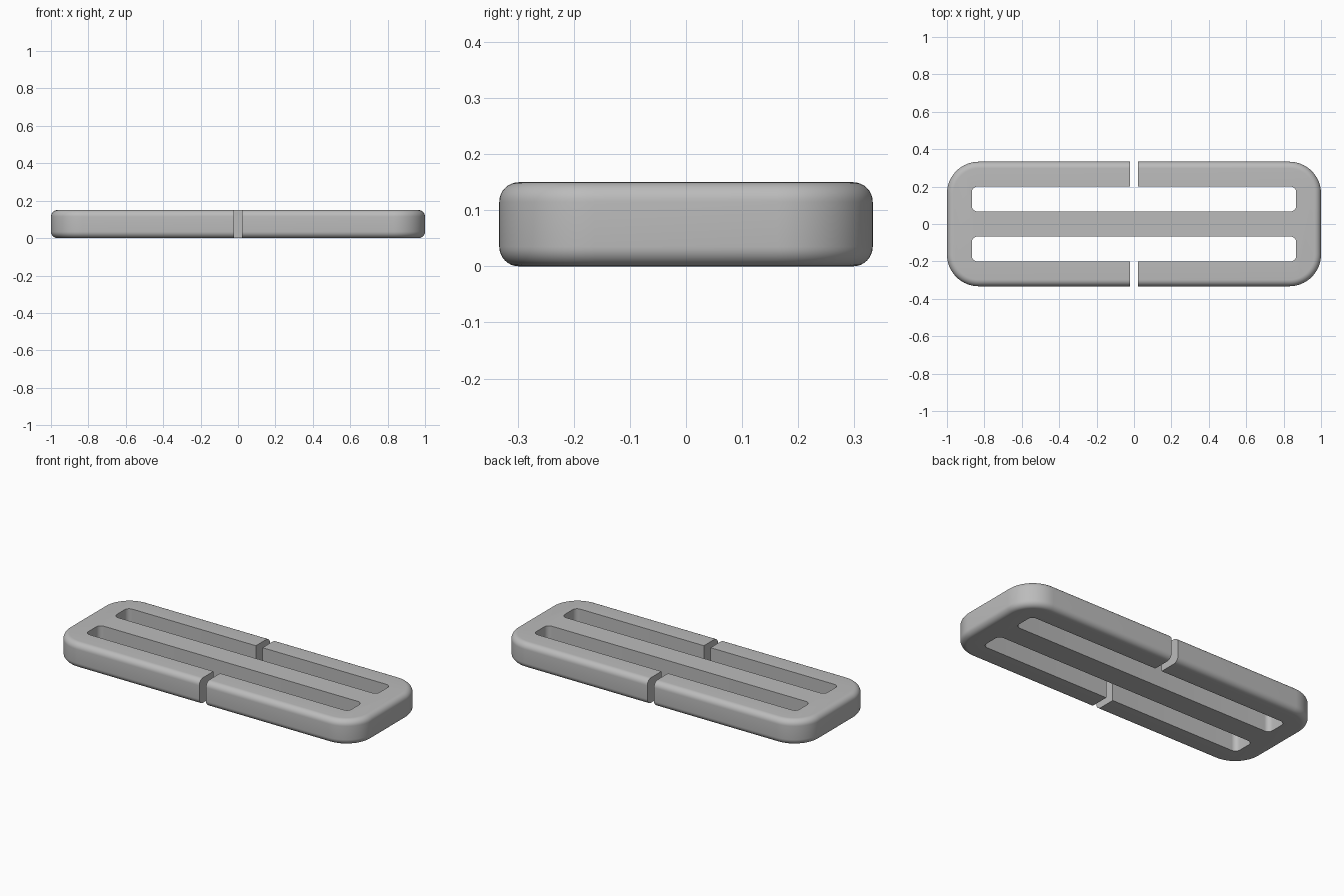
import bpy, bmesh
from math import pi, sin, cos, radians

cube = bpy.data.objects.get("Cube")
if cube:
    bpy.data.objects.remove(cube, do_unlink=True)

HALF_X, HALF_Y, HEIGHT = 1.0, 0.333, 0.15
CORNER, FILLET = 0.17, 0.035

grey = bpy.data.materials.new("plain grey")
grey.use_nodes = True
colour = (0.5, 0.5, 0.5, 1)
grey.diffuse_color = colour
grey.node_tree.nodes["Principled BSDF"].inputs["Base Color"].default_value = colour


def rounded_outline(hx, hy, radius, steps):
    """Counter-clockwise rounded rectangle centred on the origin."""
    points = []
    for quarter, (sx, sy) in enumerate([(1, 1), (-1, 1), (-1, -1), (1, -1)]):
        for i in range(steps + 1):
            a = (quarter + i / steps) * pi / 2
            points.append((sx * (hx - radius) + radius * cos(a),
                           sy * (hy - radius) + radius * sin(a)))
    return points


def loft(name, layers, centre_y=0.0):
    """Closed solid through a stack of (outline, z) layers."""
    bm = bmesh.new()
    rings = [[bm.verts.new((x, y + centre_y, z)) for x, y in outline]
             for outline, z in layers]
    n = len(rings[0])
    for low, high in zip(rings, rings[1:]):
        for i in range(n):
            j = (i + 1) % n
            bm.faces.new((low[i], low[j], high[j], high[i]))
    bm.faces.new(rings[0][::-1])
    bm.faces.new(rings[-1])
    mesh = bpy.data.meshes.new(name)
    bm.to_mesh(mesh)
    bm.free()
    mesh.materials.append(grey)
    obj = bpy.data.objects.new(name, mesh)
    bpy.context.collection.objects.link(obj)
    return obj


# Plate with rounded corners and filleted outer rim
STEPS = 8
rim = [(FILLET * (1 - sin(i / STEPS * pi / 2)), FILLET * (1 - cos(i / STEPS * pi / 2)))
       for i in range(STEPS + 1)]
profile = [(inset, z) for inset, z in rim] + [(inset, HEIGHT - z) for inset, z in rim[::-1]]
buckle = loft("strap_buckle", [
    (rounded_outline(HALF_X - d, HALF_Y - d, CORNER - d, 16), z) for d, z in profile])

# Two strap slots, each opened to the outside by a narrow gap
cutters = []
for side, word in ((1, "back"), (-1, "front")):
    slot = rounded_outline(0.867, 0.0665, 0.03, 8)
    cutters.append(loft(word + "_slot_cutter", [(slot, -0.1), (slot, 0.3)], side * 0.1335))
    gap = [(0.022, 0.13), (-0.022, 0.13), (-0.022, -0.13), (0.022, -0.13)]
    cutters.append(loft(word + "_gap_cutter", [(gap, -0.12), (gap, 0.32)], side * 0.28))

bpy.context.view_layer.objects.active = buckle
buckle.select_set(True)
for cutter in cutters:
    cut = buckle.modifiers.new(cutter.name, "BOOLEAN")
    cut.operation, cut.solver, cut.object = "DIFFERENCE", "EXACT", cutter
    bpy.ops.object.modifier_apply(modifier=cut.name)
for cutter in cutters:
    bpy.data.objects.remove(cutter, do_unlink=True)

bpy.ops.object.shade_smooth_by_angle(angle=radians(30))
